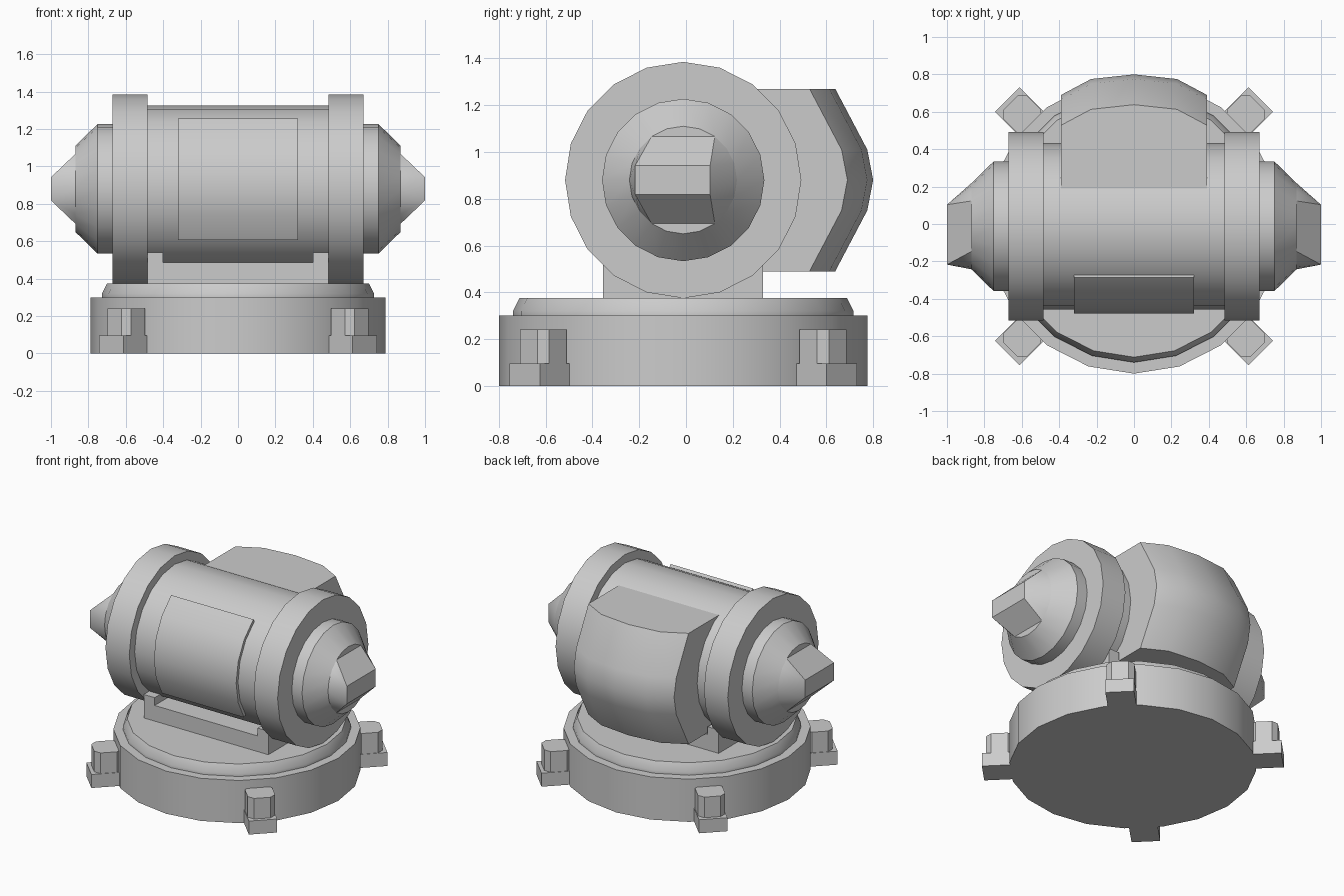
import bpy, bmesh, math
from mathutils import Matrix, Vector

if "Cube" in bpy.data.objects:
    bpy.data.objects.remove(bpy.data.objects["Cube"])

CY, CZ, N = -0.012, 0.88, 20   # drum axis position and number of sides


def finish(name, bm, angle=30):
    bmesh.ops.recalc_face_normals(bm, faces=bm.faces)
    for f in bm.faces:
        f.smooth = True
    for e in bm.edges:
        if len(e.link_faces) == 2:
            e.smooth = e.calc_face_angle(0) < math.radians(angle)
    me = bpy.data.meshes.new(name)
    bm.to_mesh(me)
    bm.free()
    ob = bpy.data.objects.new(name, me)
    bpy.context.collection.objects.link(ob)
    return ob


def lathe(name, profile, place):
    """Revolve (position, radius) pairs; place(t, u, v) gives the 3D point."""
    bm = bmesh.new()
    rings = []
    for t, r in profile:
        rings.append([bm.verts.new(place(t, r * math.sin(math.tau * i / N), r * math.cos(math.tau * i / N)))
                      for i in range(N)])
    for a, b in zip(rings, rings[1:]):
        for i in range(N):
            j = (i + 1) % N
            bm.faces.new((a[i], a[j], b[j], b[i]))
    bm.faces.new(rings[0])
    bm.faces.new(rings[-1])
    return finish(name, bm)


def box(name, x0, x1, y0, y1, z0, z1):
    bm = bmesh.new()
    m = Matrix.Translation(((x0 + x1) / 2, (y0 + y1) / 2, (z0 + z1) / 2)) @ Matrix.Diagonal((x1 - x0, y1 - y0, z1 - z0, 1))
    bmesh.ops.create_cube(bm, size=1, matrix=m)
    return finish(name, bm)


def prism(name, pts, z0, z1):
    bm = bmesh.new()
    lo = [bm.verts.new((x, y, z0)) for x, y in pts]
    hi = [bm.verts.new((x, y, z1)) for x, y in pts]
    bm.faces.new(lo)
    bm.faces.new(hi)
    for i in range(len(pts)):
        j = (i + 1) % len(pts)
        bm.faces.new((lo[i], lo[j], hi[j], hi[i]))
    return finish(name, bm)


# Round base with bevelled upper plate
lathe("base", [(0, .788), (.3, .788), (.3, .728), (.32, .728), (.375, .70)],
      lambda t, u, v: (u, CY + v, t))

# Horizontal drum with flanges and conical end caps
half = [(.485, .445), (.485, .505), (.67, .505), (.67, .347), (.75, .347), (.87, .23)]
lathe("drum", [(-x, r) for x, r in reversed(half)] + half,
      lambda t, u, v: (t, CY + u, CZ + v))

# Wedge-shaped axle ends lofted from the middle of the cap to a small rectangle
for s, side in ((-1, "left"), (1, "right")):
    bm = bmesh.new()
    for i in range(N):
        a = math.tau * i / N
        if abs(math.cos(a)) < .82:
            bm.verts.new((s * .87, CY + .23 * math.sin(a), CZ + .23 * math.cos(a)))
    for y in (-.217, .103):
        for z in (-.062, .062):
            bm.verts.new((s, y, CZ + z))
    bmesh.ops.convex_hull(bm, input=bm.verts)
    finish("axle_end_" + side, bm)

# Curved front panel hugging the drum
bm = bmesh.new()
rows = []
for k in range(6):
    a = math.radians(-36 + 18 * k)
    rows.append([bm.verts.new((x, CY - r * math.cos(a), CZ + r * math.sin(a)))
                 for x, r in ((-.32, .42), (-.32, .466), (.32, .466), (.32, .42))])
for a, b in zip(rows, rows[1:]):
    for i in range(4):
        j = (i + 1) % 4
        bm.faces.new((a[i], a[j], b[j], b[i]))
bm.faces.new(rows[0])
bm.faces.new(rows[-1])
finish("front_panel", bm)

# Rear housing with a back bulging both ways
bx = [(-.39, .11), (-.23, .025), (0, 0), (.23, .025), (.39, .11)]
bz = [(-.39, .162), (-.13, .025), (0, 0), (.13, .025), (.39, .162)]
bm = bmesh.new()
grid = [[bm.verts.new((x, .80 - dx - dz, CZ + z)) for x, dx in bx] for z, dz in bz]
for i in range(4):
    for j in range(4):
        bm.faces.new((grid[i][j], grid[i][j + 1], grid[i + 1][j + 1], grid[i + 1][j]))
edges = [e for e in bm.edges if e.is_boundary]
ext = bmesh.ops.extrude_edge_only(bm, edges=edges)["geom"]
for g in ext:
    if isinstance(g, bmesh.types.BMVert):
        g.co.y = .12
bmesh.ops.holes_fill(bm, edges=[e for e in bm.edges if e.is_boundary], sides=0)
finish("rear_housing", bm)

# Saddle block carrying the drum
box("saddle", -.485, .485, -.355, .33, .36, .485)
for s, side in ((-1, "left"), (1, "right")):
    x = sorted((s * .4, s * .485))
    box("saddle_cheek_" + side, x[0], x[1], -.355, .33, .36, .54)

# Four mounting lugs with chamfered bolts
d, c, w = .13, .1, .025
for sx in (-1, 1):
    for sy in (-1, 1):
        tag = ("front_" if sy < 0 else "back_") + ("left" if sx < 0 else "right")
        x, y = sx * .613, CY + sy * .613
        prism("lug_" + tag, [(x + d, y), (x, y + d), (x - d, y), (x, y - d)], 0, .095)
        x, y = sx * .598, CY + sy * .598
        prism("bolt_" + tag, [(x + p, y + q) for p, q in
              ((c, -w), (c, w), (w, c), (-w, c), (-c, w), (-c, -w), (-w, -c), (w, -c))], .09, .24)
